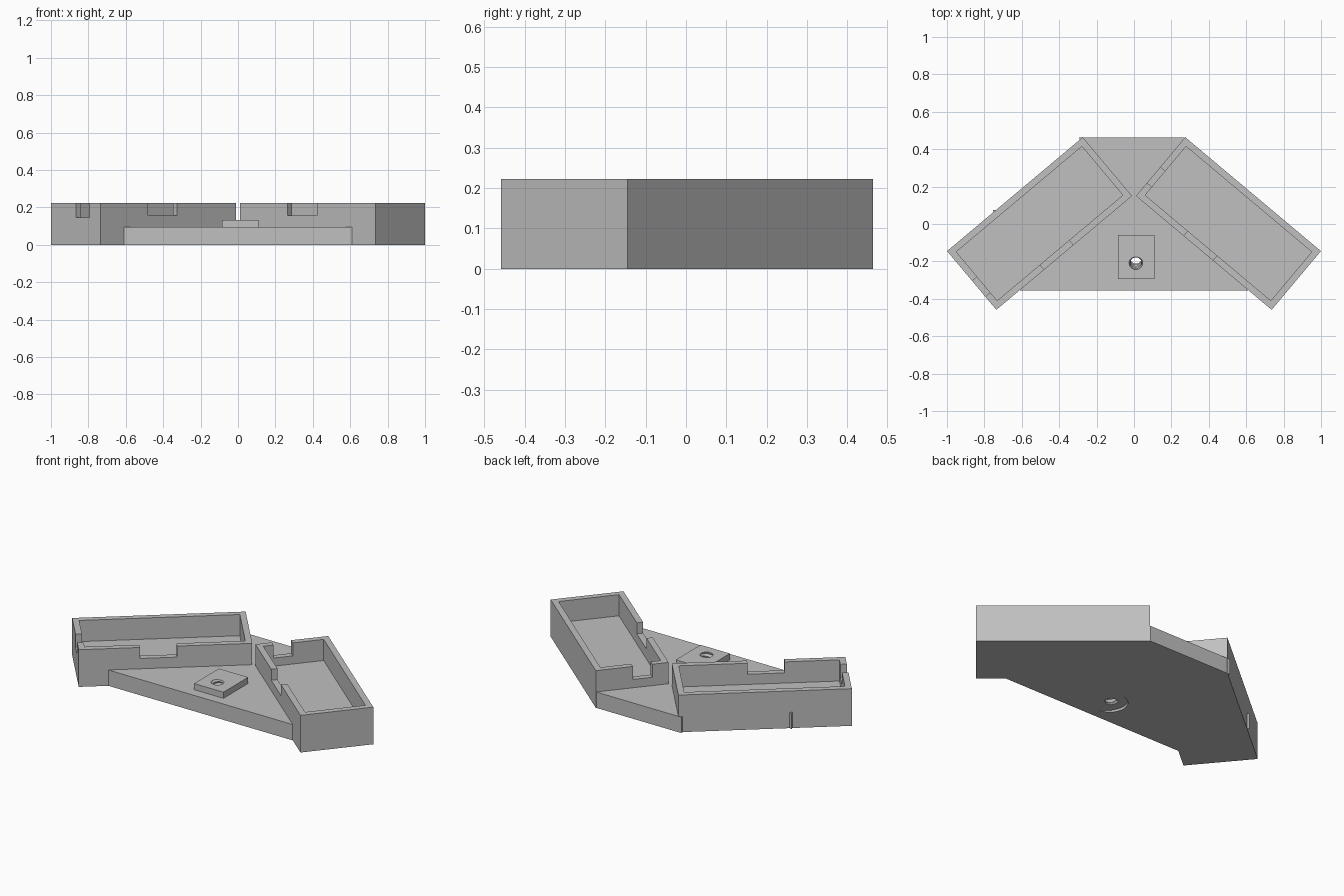
import bpy, bmesh, math
from mathutils import Matrix, Vector

cube = bpy.data.objects.get("Cube")
if cube:
    bpy.data.objects.remove(cube, do_unlink=True)

GREY = (0.53, 0.53, 0.53, 1)
mat = bpy.data.materials.new("matte grey")
mat.use_nodes = True
mat.diffuse_color = GREY
mat.node_tree.nodes["Principled BSDF"].inputs["Base Color"].default_value = GREY


def add_object(name, bm):
    bmesh.ops.recalc_face_normals(bm, faces=bm.faces)
    mesh = bpy.data.meshes.new(name)
    bm.to_mesh(mesh)
    bm.free()
    mesh.materials.append(mat)
    obj = bpy.data.objects.new(name, mesh)
    bpy.context.collection.objects.link(obj)
    return obj


def prism(name, outline, z0, z1):
    """Extrude a flat outline from z0 to z1."""
    bm = bmesh.new()
    face = bm.faces.new([bm.verts.new((x, y, z0)) for x, y in outline])
    ext = bmesh.ops.extrude_face_region(bm, geom=[face])
    top = [v for v in ext["geom"] if isinstance(v, bmesh.types.BMVert)]
    bmesh.ops.translate(bm, verts=top, vec=(0, 0, z1 - z0))
    return add_object(name, bm)


def block(name, x0, x1, y0, y1, z0, z1):
    return prism(name, [(x0, y0), (x1, y0), (x1, y1), (x0, y1)], z0, z1)


def lathe(name, profile, matrix, sides=24):
    """Closed solid of revolution from (radius, z) points."""
    bm = bmesh.new()
    rings = [[bm.verts.new((r * math.cos(a), r * math.sin(a), z))
              for a in (math.tau * i / sides for i in range(sides))]
             for r, z in profile]
    for low, high in zip(rings, rings[1:]):
        for i in range(sides):
            j = (i + 1) % sides
            bm.faces.new((low[i], low[j], high[j], high[i]))
    bm.faces.new(rings[0][::-1])
    bm.faces.new(rings[-1])
    bm.transform(matrix)
    return add_object(name, bm)


def cut(obj, cutters):
    """Subtract each cutter and keep the finished mesh."""
    for c in cutters:
        c.hide_render = True
        mod = obj.modifiers.new("cut", 'BOOLEAN')
        mod.operation, mod.solver, mod.object = 'DIFFERENCE', 'EXACT', c
    bpy.context.view_layer.update()
    graph = bpy.context.evaluated_depsgraph_get()
    mesh = bpy.data.meshes.new_from_object(obj.evaluated_get(graph))
    obj.modifiers.clear()
    obj.data = mesh


def discard(objects):
    for o in objects:
        bpy.data.objects.remove(o, do_unlink=True)


# Open trays: identical, with a notch in the front wall and one in the end wall
L, W, H, WALL, FLOOR = 0.4735, 0.205, 0.223, 0.035, 0.096
for name, side in (("right_tray", -1), ("left_tray", 1)):
    tray = block(name, -L, L, -W, W, 0, H)
    cutters = [
        block("cavity_cutter", -L + WALL, L - WALL, -W + WALL, W - WALL, FLOOR, 0.3),
        block("front_notch_cutter", -0.14, 0.063, -W - 0.05, -W + 0.06, 0.157, 0.3),
        block("end_notch_cutter", -L - 0.05, -L + 0.06, -0.113, -0.004, 0.145, 0.3),
    ]
    cut(tray, cutters)
    discard(cutters)
    tray.data.transform(Matrix.Translation((side * 0.505, 0.0025, 0))
                        @ Matrix.Rotation(math.radians(-40 * side), 4, 'Z'))

# Base plate joining the trays, with two tiny corners showing behind the right tray
plate = prism("base_plate", [
    (-0.61, -0.355), (0.61, -0.355), (0.62, -0.1), (0.27, 0.463),
    (-0.293, 0.463), (-0.29, 0.435), (-0.72, 0.07), (-0.755, 0.076)], 0, 0.095)

# Raised mounting pad
pad = block("mounting_pad", -0.085, 0.11, -0.295, -0.06, 0.095, 0.132)

# Slanted threaded hole and shallow slanted seat below it
tilt = Matrix.Rotation(math.radians(14), 4, 'X')
thread = [(0.038 if i % 2 else 0.03, -0.13 + 0.013 * i) for i in range(21)]
hole = lathe("hole_cutter", thread, Matrix.Translation((0.01, -0.195, 0.065)) @ tilt)
seat = lathe("seat_cutter", [(0.1, -0.05), (0.1, 0)],
             Matrix.Translation((0.01, -0.195, 0))
             @ Matrix.Rotation(math.radians(8), 4, 'Y'), 32)
cut(plate, [hole, seat])
cut(pad, [hole])
discard([hole, seat])
